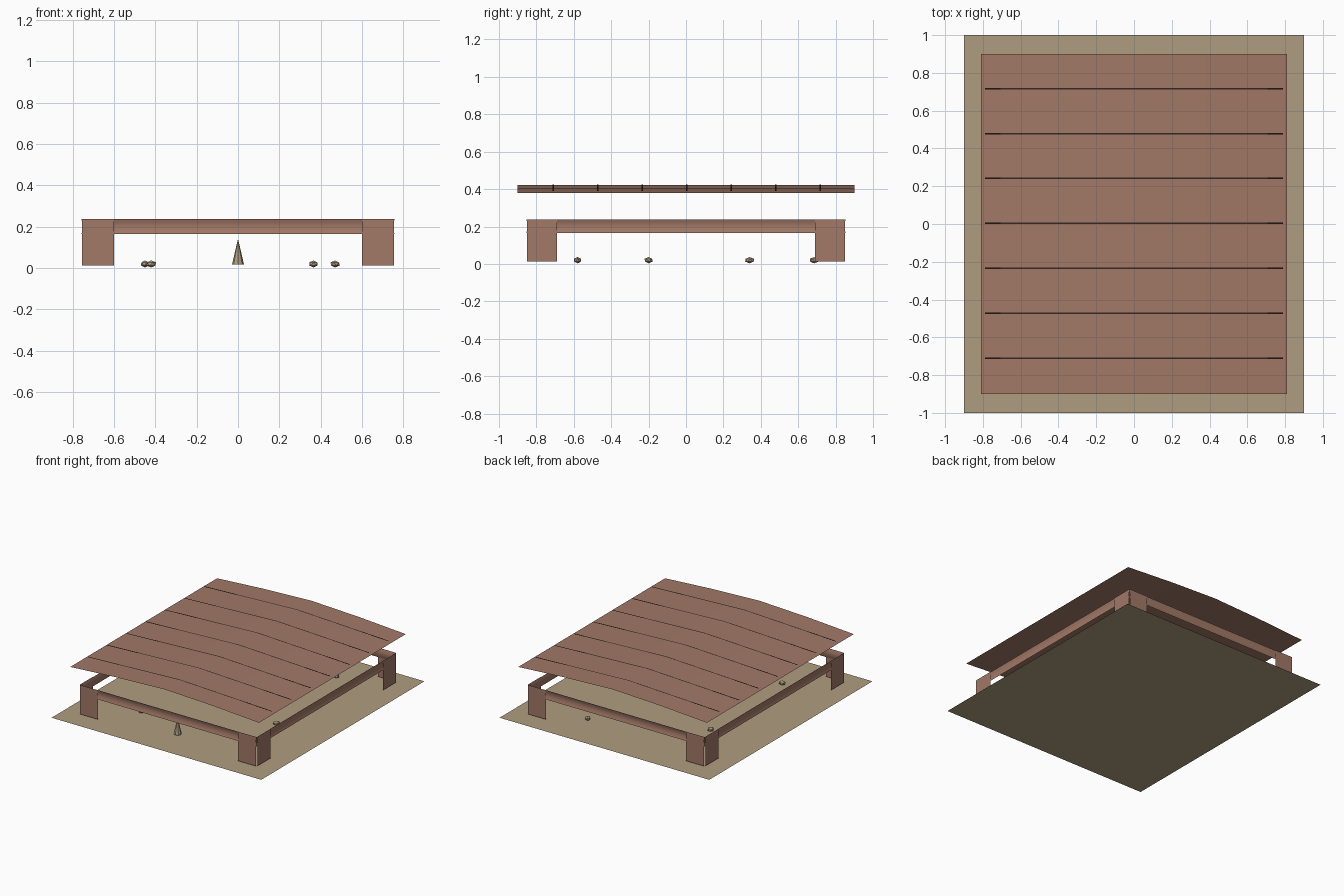
import bpy
import bmesh
from mathutils import Matrix

cube = bpy.data.objects.get("Cube")
if cube:
    bpy.data.objects.remove(cube, do_unlink=True)


def material(name, rgb):
    m = bpy.data.materials.new(name)
    m.use_nodes = True
    colour = (*rgb, 1)
    m.diffuse_color = colour
    m.node_tree.nodes["Principled BSDF"].inputs["Base Color"].default_value = colour
    return m


wood = material("red brown wood", (0.36, 0.19, 0.135))
sand = material("sand", (0.43, 0.34, 0.215))
dark = material("dark seam", (0.035, 0.02, 0.015))


def finish(name, bm, mat, smooth=None, recalc=False):
    if recalc:
        bmesh.ops.recalc_face_normals(bm, faces=bm.faces)
    mesh = bpy.data.meshes.new(name)
    bm.to_mesh(mesh)
    bm.free()
    mesh.materials.append(mat)
    obj = bpy.data.objects.new(name, mesh)
    bpy.context.collection.objects.link(obj)
    if smooth:
        bpy.ops.object.select_all(action="DESELECT")
        obj.select_set(True)
        bpy.context.view_layer.objects.active = obj
        bpy.ops.object.shade_smooth_by_angle(angle=smooth)
    return obj


def sheet(bm, profile, y0, y1):
    """Strip that follows an x, z profile between two y positions."""
    near = [bm.verts.new((x, y0, z)) for x, z in profile]
    far = [bm.verts.new((x, y1, z)) for x, z in profile]
    for i in range(len(profile) - 1):
        bm.faces.new((near[i], near[i + 1], far[i + 1], far[i]))


def mirrored(half):
    """Profile from the ridge outwards, completed on the other side."""
    return [(-x, z) for x, z in reversed(half[1:])] + half


# Flat ground
bm = bmesh.new()
sheet(bm, [(-0.9, 0), (0.9, 0)], -1, 1)
finish("ground", bm, sand)

# Shallow pitched roof sheet
bm = bmesh.new()
sheet(bm, mirrored([(0, 0.4225), (0.405, 0.406), (0.81, 0.38)]), -0.9, 0.9)
finish("roof", bm, wood, smooth=0.6)

# Seven thin seams across the roof
bm = bmesh.new()
seam = mirrored([(0, 0.4245), (0.405, 0.4075), (0.79, 0.391)])
for i in range(-3, 4):
    y = 0.238 * i + 0.003
    sheet(bm, seam, y - 0.004, y + 0.004)
finish("roof_seams", bm, dark)

# Frame of four hollow-faced beams, mitred at the corners
X, Y = 0.758, 0.854
bm = bmesh.new()
rings = []
for z, inset in ((0.165, 0), (0.183, 0.006), (0.202, 0.008), (0.22, 0.006), (0.237, 0)):
    a, b = X - inset, Y - inset
    rings.append([bm.verts.new((sx * a, sy * b, z))
                  for sx, sy in ((-1, -1), (1, -1), (1, 1), (-1, 1))])
for low, high in zip(rings, rings[1:]):
    for i in range(4):
        j = (i + 1) % 4
        bm.faces.new((low[i], low[j], high[j], high[i]))
finish("frame_beams", bm, wood, smooth=0.9)

# Corner legs: two thin panels each
LOW, HIGH = 0.012, 0.237
for y_name, sy in (("front", -1), ("back", 1)):
    for x_name, sx in (("right", -1), ("left", 1)):
        bm = bmesh.new()
        for corner, inner, flip in (
            ((0.755, 0.857), (0.6, 0.857), -1),
            ((0.761, 0.85), (0.761, 0.69), 1),
        ):
            ring = [(*corner, LOW), (*inner, LOW), (*inner, HIGH), (*corner, HIGH)]
            verts = [bm.verts.new((x * sx, y * sy, z)) for x, y, z in ring]
            if sx * sy * flip > 0:
                verts.reverse()
            bm.faces.new(verts)
        finish(f"{y_name}_{x_name}_leg", bm, wood)

# Small cone under the front beam
bm = bmesh.new()
bmesh.ops.create_cone(bm, cap_ends=True, segments=8, radius1=0.029, radius2=0,
                      depth=0.125, matrix=Matrix.Translation((0, -0.74, 0.08)))
finish("cone", bm, sand, recalc=True)

# Scattered pebbles
for i, (x, y) in enumerate(((-0.42, -0.58), (0.47, -0.2), (-0.45, 0.34), (0.365, 0.685))):
    bm = bmesh.new()
    bmesh.ops.create_icosphere(
        bm, subdivisions=1, radius=1,
        matrix=Matrix.Translation((x, y, 0.02)) @ Matrix.Rotation(i * 0.7, 4, "Z")
        @ Matrix.Diagonal((0.027, 0.022, 0.017, 1)))
    finish(f"pebble_{i + 1}", bm, sand)
